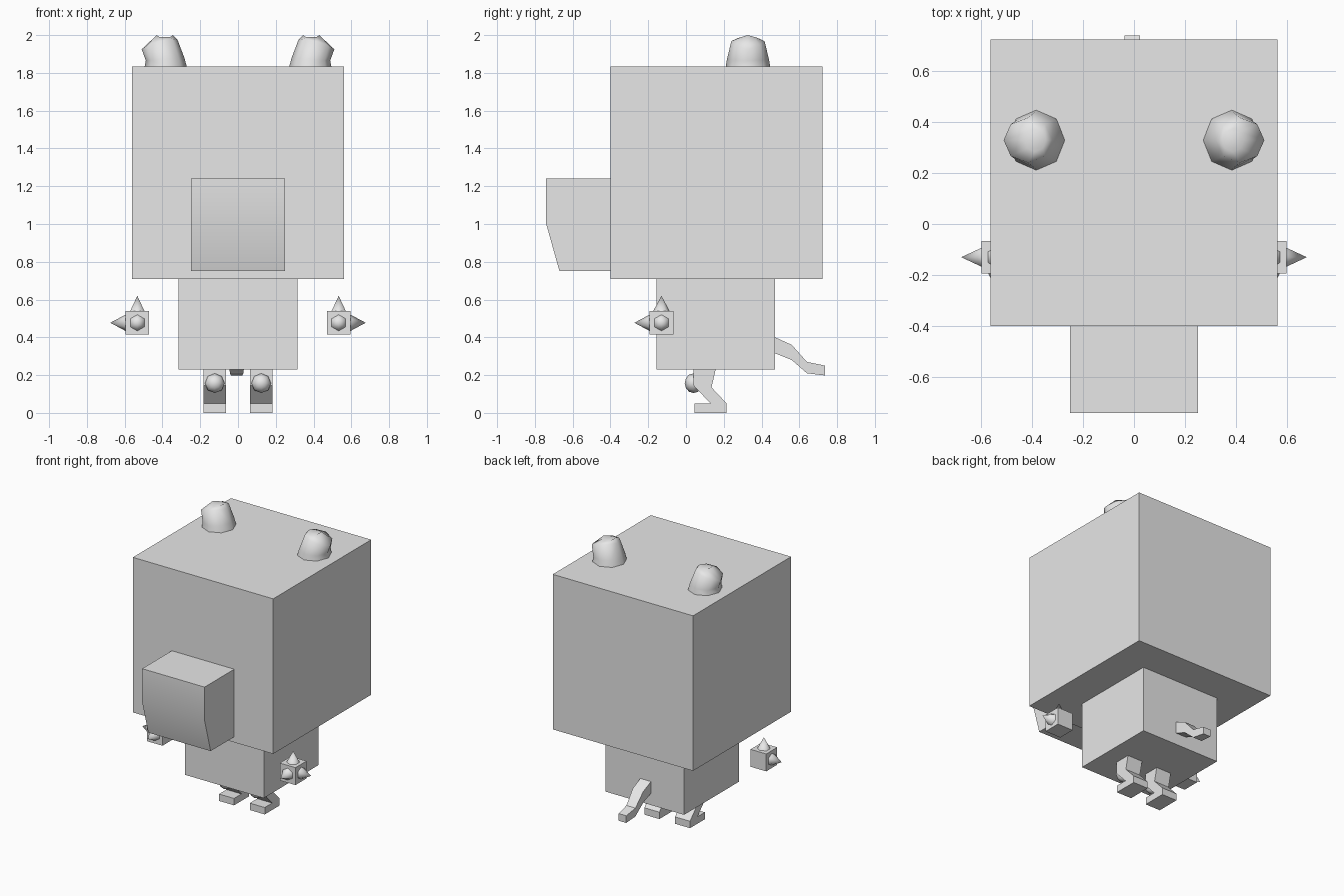
import bpy, bmesh, math
from mathutils import Vector

if "Cube" in bpy.data.objects:
    bpy.data.objects.remove(bpy.data.objects["Cube"])

grey = bpy.data.materials.new("plain grey")
grey.diffuse_color = (0.8, 0.8, 0.8, 1)
grey.use_nodes = True
grey.node_tree.nodes["Principled BSDF"].inputs["Base Color"].default_value = grey.diffuse_color


def finish(name, bm, smooth_angle=30):
    bmesh.ops.recalc_face_normals(bm, faces=bm.faces)
    me = bpy.data.meshes.new(name)
    bm.to_mesh(me)
    bm.free()
    me.materials.append(grey)
    ob = bpy.data.objects.new(name, me)
    bpy.context.collection.objects.link(ob)
    bpy.ops.object.select_all(action='DESELECT')
    ob.select_set(True)
    bpy.context.view_layer.objects.active = ob
    bpy.ops.object.shade_smooth_by_angle(angle=math.radians(smooth_angle))
    return ob


def box(name, lo, hi):
    bm = bmesh.new()
    bmesh.ops.create_cube(bm, size=1)
    for v in bm.verts:
        v.co = Vector([(a + b) / 2 + c * (b - a) for a, b, c in zip(lo, hi, v.co)])
    return finish(name, bm)


def loft(name, rings, angle=30):
    """Skin a list of equal-length point rings and cap both ends."""
    bm = bmesh.new()
    vs = [[bm.verts.new(p) for p in r] for r in rings]
    n = len(rings[0])
    for a, b in zip(vs, vs[1:]):
        for i in range(n):
            j = (i + 1) % n
            bm.faces.new((a[i], a[j], b[j], b[i]))
    bm.faces.new(vs[0])
    bm.faces.new(vs[-1])
    return finish(name, bm, angle)


def side_prism(name, profile, x0, x1):
    """Extrude a (y, z) outline between two x positions."""
    return loft(name, [[(x, y, z) for y, z in profile] for x in (x0, x1)])


def spike(name, base, direction, length=0.08, radius=0.043):
    d = Vector(direction)
    bm = bmesh.new()
    bmesh.ops.create_cone(bm, cap_ends=True, segments=6, radius1=radius, radius2=0, depth=length)
    rot = d.to_track_quat('Z', 'Y')
    for v in bm.verts:
        v.co = rot @ v.co + Vector(base) + d * length / 2
    return finish(name, bm, 75)


# Head, body and snout
box("head", (-0.562, -0.40, 0.71), (0.562, 0.722, 1.833))
box("body", (-0.315, -0.155, 0.23), (0.315, 0.472, 0.71))
side_prism("snout", [(-0.40, 1.24), (-0.74, 1.24), (-0.74, 1.0), (-0.67, 0.75), (-0.40, 0.75)],
           -0.25, 0.25)

# Tail: square sections tapering to the tip (y, top z, bottom z, half width)
tail = [(0.472, 0.40, 0.315, 0.043), (0.56, 0.36, 0.28, 0.042),
        (0.64, 0.27, 0.21, 0.036), (0.737, 0.25, 0.198, 0.03)]
loft("tail", [[(-w - 0.007, y, t), (w - 0.007, y, t), (w - 0.007, y, b), (-w - 0.007, y, b)]
              for y, t, b, w in tail])

leg = [(0.04, 0.23), (0.04, 0.145), (0.13, 0.05), (0.045, 0.05), (0.045, 0),
       (0.215, 0), (0.215, 0.05), (0.135, 0.135), (0.157, 0.23)]
# Ear rings: inner x, outer x, inner z, outer z, y radius, z drop at the front and back
ear = [(0.27, 0.495, 1.83, 1.83, 0.118, 0), (0.284, 0.488, 1.88, 1.865, 0.111, 0),
       (0.32, 0.51, 1.975, 1.925, 0.088, -0.018), (0.345, 0.43, 2.0, 2.0, 0.045, 0.013)]

for s, side in ((-1, "left"), (1, "right")):
    # Ears leaning outwards
    rings = []
    for xi, xo, zi, zo, ry, drop in ear:
        ring = []
        for k in range(8):
            a = math.tau * k / 8
            c, sn = math.cos(a), math.sin(a)
            ring.append((s * ((xi + xo) / 2 + c * (xo - xi) / 2), 0.328 + ry * sn,
                         (zi + zo) / 2 + c * (zo - zi) / 2 - drop * abs(sn)))
        rings.append(ring)
    loft(side + "_ear", rings, 70)

    # Hands with three spikes each
    x, y, z, h = s * 0.533, -0.13, 0.477, 0.063
    box(side + "_hand", (x - h, y - h, z - h), (x + h, y + h, z + h))
    for label, d in (("upper", (0, 0, 1)), ("front", (0, -1, 0)), ("outer", (s, 0, 0))):
        spike(f"{side}_{label}_spike", Vector((x, y, z)) + Vector(d) * h, d)

    # Bent legs with a round knee
    cx = s * 0.123
    side_prism(side + "_leg", leg, cx - 0.06, cx + 0.06)
    bm = bmesh.new()
    bmesh.ops.create_uvsphere(bm, u_segments=8, v_segments=6, radius=1)
    for v in bm.verts:
        v.co = Vector((cx + v.co.x * 0.052, 0.04 - v.co.z * 0.047, 0.157 + v.co.y * 0.052))
    finish(side + "_knee", bm, 60)
